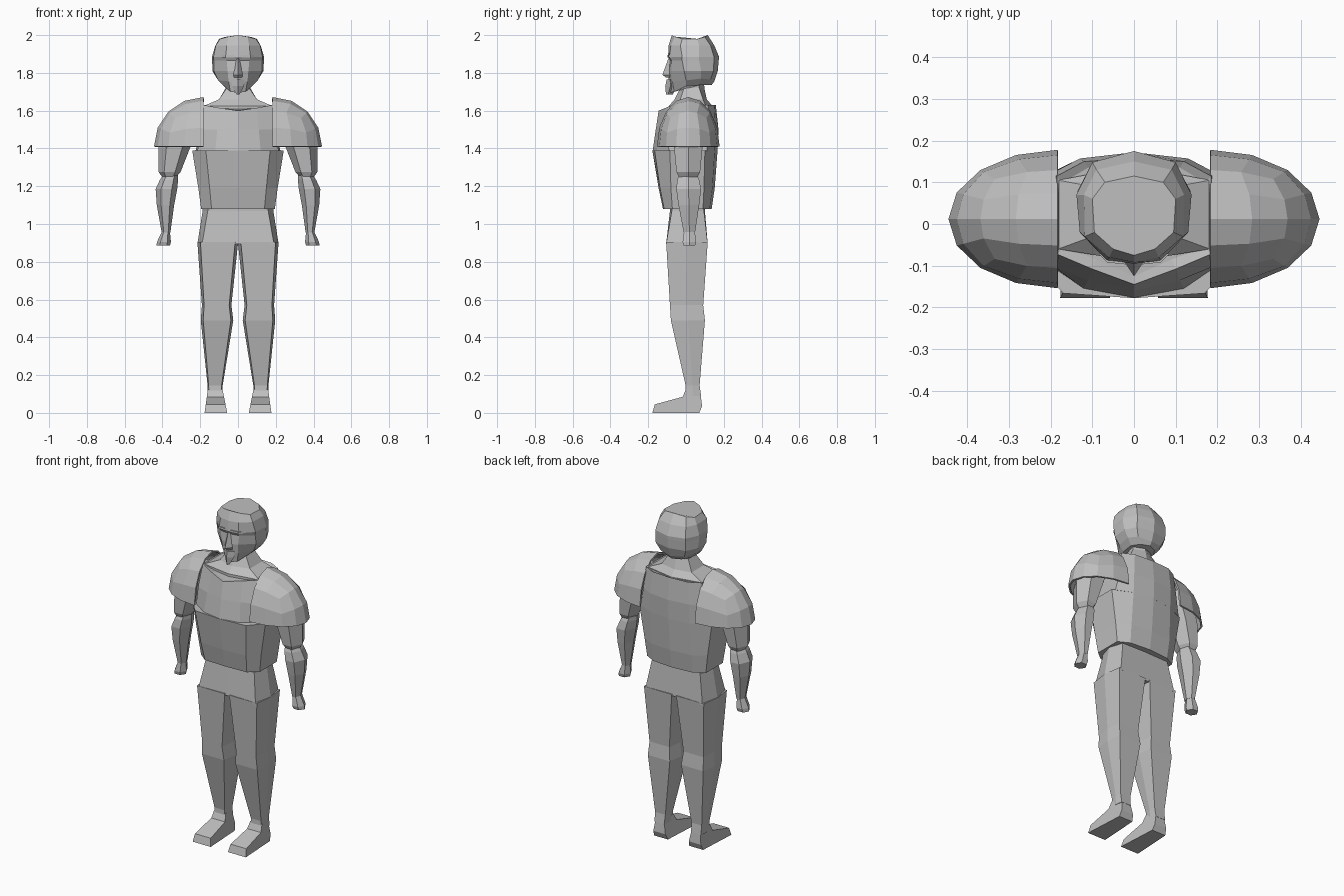
import bpy, bmesh, math
from mathutils import Vector

grey = bpy.data.materials.new("plain_grey")
grey.diffuse_color = (0.52, 0.52, 0.52, 1)


def finish(name, bm):
    bmesh.ops.recalc_face_normals(bm, faces=bm.faces[:])
    me = bpy.data.meshes.new(name)
    bm.to_mesh(me)
    bm.free()
    me.materials.append(grey)
    ob = bpy.data.objects.new(name, me)
    bpy.context.collection.objects.link(ob)
    return ob


def loft(name, rings, side=1):
    """Skin a stack of equal rings and cap both ends."""
    bm = bmesh.new()
    rows = [[bm.verts.new((x * side, y, z)) for x, y, z in r] for r in rings]
    n = len(rows[0])
    for a, b in zip(rows, rows[1:]):
        for i in range(n):
            j = (i + 1) % n
            bm.faces.new((a[i], a[j], b[j], b[i]))
    bm.faces.new(rows[0])
    bm.faces.new(rows[-1])
    return finish(name, bm)


def sym(half, z=None):
    """Half outline from front centre to back centre, mirrored to a ring."""
    pts = [(p[0], p[1], p[2] if z is None else z) for p in half]
    return pts + [(-x, y, h) for x, y, h in pts[-2:0:-1]]


HEX = [(math.cos(a), math.sin(a) / 0.87) for a in [math.radians(60 * i) for i in range(6)]]
BOX = [(1, 0), (.85, 1), (-.85, 1), (-1, 0), (-.85, -1), (.85, -1)]


def limb(name, shape, rows, side):
    """Rows are centre x, centre y, z, half width, half depth."""
    loft(name, [[(cx + u * rx, cy + v * ry, z) for u, v in shape]
                for cx, cy, z, rx, ry in rows], side)


# Head, crown to jaw
loft("head", [
    sym([(0, -.075, 2.0), (.05, -.06, 1.992), (.095, -.02, 1.98),
         (.10, .06, 1.98), (.07, .10, 1.99), (0, .115, 2.0)]),
    sym([(0, -.092), (.06, -.08), (.118, -.03), (.12, .07), (.09, .13), (0, .15)], 1.945),
    sym([(0, -.095), (.065, -.088), (.13, -.02), (.138, .07), (.10, .148), (0, .175)], 1.885),
    sym([(0, -.085), (.06, -.076), (.128, -.02), (.137, .07), (.10, .148), (0, .173)], 1.865),
    sym([(0, -.095), (.055, -.078), (.128, -.01), (.135, .08), (.10, .145), (0, .168)], 1.81),
    sym([(0, -.092, 1.755), (.05, -.072, 1.755), (.105, 0, 1.76),
         (.11, .08, 1.77), (.08, .13, 1.765), (0, .15, 1.755)]),
    sym([(0, -.092, 1.695), (.04, -.062, 1.70), (.075, 0, 1.73),
         (.08, .07, 1.735), (.05, .115, 1.735), (0, .135, 1.735)]),
])

# Nose wedge, goatee and brows
loft("nose", [sym([(0, -.094), (.008, -.085), (0, -.07)], 1.875),
              sym([(0, -.125), (.025, -.088), (0, -.07)], 1.79),
              sym([(0, -.105), (.022, -.085), (0, -.07)], 1.775)])
loft("goatee", [sym([(0, -.102), (.036, -.084), (0, -.05)], 1.765),
                sym([(0, -.11), (.032, -.082), (0, -.05)], 1.73),
                sym([(0, -.106), (.008, -.095), (0, -.07)], 1.685)])
for s, tag in ((1, "left"), (-1, "right")):
    loft(tag + "_brow", [
        [(.018, -.097, z), (.065, -.092, z), (.085, -.072, z), (.05, -.06, z)]
        for z in (1.895, 1.882)], s)

# Neck flaring into the shoulder line
loft("neck", [
    sym([(0, -.025), (.055, .0), (.06, .06), (0, .095)], 1.78),
    sym([(0, -.03), (.06, -.01), (.065, .07), (0, .097)], 1.72),
    sym([(0, -.06), (.10, -.03), (.10, .09), (0, .11)], 1.66),
    sym([(0, -.09), (.182, -.06), (.182, .105), (0, .14)], 1.625),
    sym([(0, -.09), (.182, -.06), (.182, .105), (0, .14)], 1.55),
])

# Upper chest with dipped collar
loft("chest_armor", [
    sym([(0, -.125, 1.60), (.09, -.085, 1.61), (.17, -.055, 1.62),
         (.17, .10, 1.62), (.11, .135, 1.62), (0, .14, 1.62)]),
    sym([(0, -.145, 1.60), (.10, -.108, 1.615), (.185, -.072, 1.63),
         (.185, .115, 1.63), (.12, .15, 1.63), (0, .158, 1.63)]),
    sym([(0, -.160), (.11, -.135), (.195, -.10), (.20, .12), (.13, .157), (0, .172)], 1.50),
    sym([(0, -.177), (.12, -.155), (.215, -.09), (.225, .11), (.13, .152), (0, .167)], 1.385),
])

# Belly plate, tapering to the waist
loft("belly_armor", [
    sym([(0, -.178), (.17, -.166), (.242, -.085), (.242, .10), (.13, .152), (0, .167)], 1.388),
    sym([(0, -.145), (.15, -.138), (.21, -.08), (.21, .095), (.135, .14), (0, .152)], 1.19),
    sym([(0, -.122), (.14, -.116), (.195, -.072), (.195, .09), (.13, .125), (0, .136)], 1.08),
])

# Pelvis
loft("pelvis", [
    sym([(0, -.085), (.16, -.075), (.185, .01), (.16, .095), (0, .10)], 1.12),
    sym([(0, -.085), (.16, -.075), (.187, .01), (.16, .095), (0, .10)], 1.07),
    sym([(0, -.10), (.19, -.105), (.215, .005), (.19, .115), (0, .11)], .895),
])


def shoulder_pad(name, side):
    """Quarter of a cube-sphere, open inside and below."""
    bm = bmesh.new()
    bmesh.ops.create_cube(bm, size=2)
    bmesh.ops.subdivide_edges(bm, edges=bm.edges[:], cuts=3, use_grid_fill=True)
    gone = [f for f in bm.faces
            if f.calc_center_median().x < -.01 or f.calc_center_median().z < -.01]
    bmesh.ops.delete(bm, geom=gone, context='FACES')
    for v in bm.verts:
        d = Vector([math.tan(c * math.pi / 4) for c in v.co]).normalized()
        v.co = (side * (.183 + .262 * d.x), .012 + .166 * d.y, 1.41 + .262 * d.z)
    ob = finish(name, bm)
    # outward normals on an open shell, then thicken inward
    if sum(p.normal.z for p in ob.data.polygons) < 0:
        ob.data.flip_normals()
    mod = ob.modifiers.new("thickness", 'SOLIDIFY')
    mod.thickness = .01
    mod.offset = -1


for s, tag in ((1, "left"), (-1, "right")):
    shoulder_pad(tag + "_shoulder_pad", s)
    # Arm in two overlapping muscles plus a fist
    limb(tag + "_upper_arm", HEX, [
        (.28, .012, 1.58, .06, .06), (.315, .012, 1.48, .09, .075),
        (.338, .012, 1.40, .083, .075), (.362, .012, 1.275, .058, .063),
        (.365, .012, 1.24, .03, .045)], s)
    limb(tag + "_forearm", HEX, [
        (.35, .012, 1.28, .03, .04), (.365, .012, 1.235, .048, .058),
        (.379, .014, 1.185, .057, .066), (.384, .015, 1.10, .046, .055),
        (.381, .018, .955, .023, .03)], s)
    limb(tag + "_hand", HEX, [
        (.381, .018, .965, .02, .028), (.392, .018, .905, .037, .036),
        (.396, .018, .885, .036, .03)], s)
    # Leg
    limb(tag + "_leg", BOX, [
        (.107, .005, .905, .108, .11), (.113, .003, .57, .078, .088),
        (.111, .010, .49, .086, .09), (.121, .035, .145, .04, .037),
        (.122, .038, .09, .038, .042)], s)
    # Foot: side profile given a width that narrows upward and at the heel
    profile = [(.07, 0), (.085, .035), (.075, .12), (.0, .125),
               (-.018, .085), (-.165, .045), (-.178, 0)]
    loft(tag + "_foot", [
        [(.117 + .03 * z + e * (.06 - .17 * z - (.014 if y > .03 else 0)), y, z)
         for y, z in profile] for e in (-1, 1)], s)
